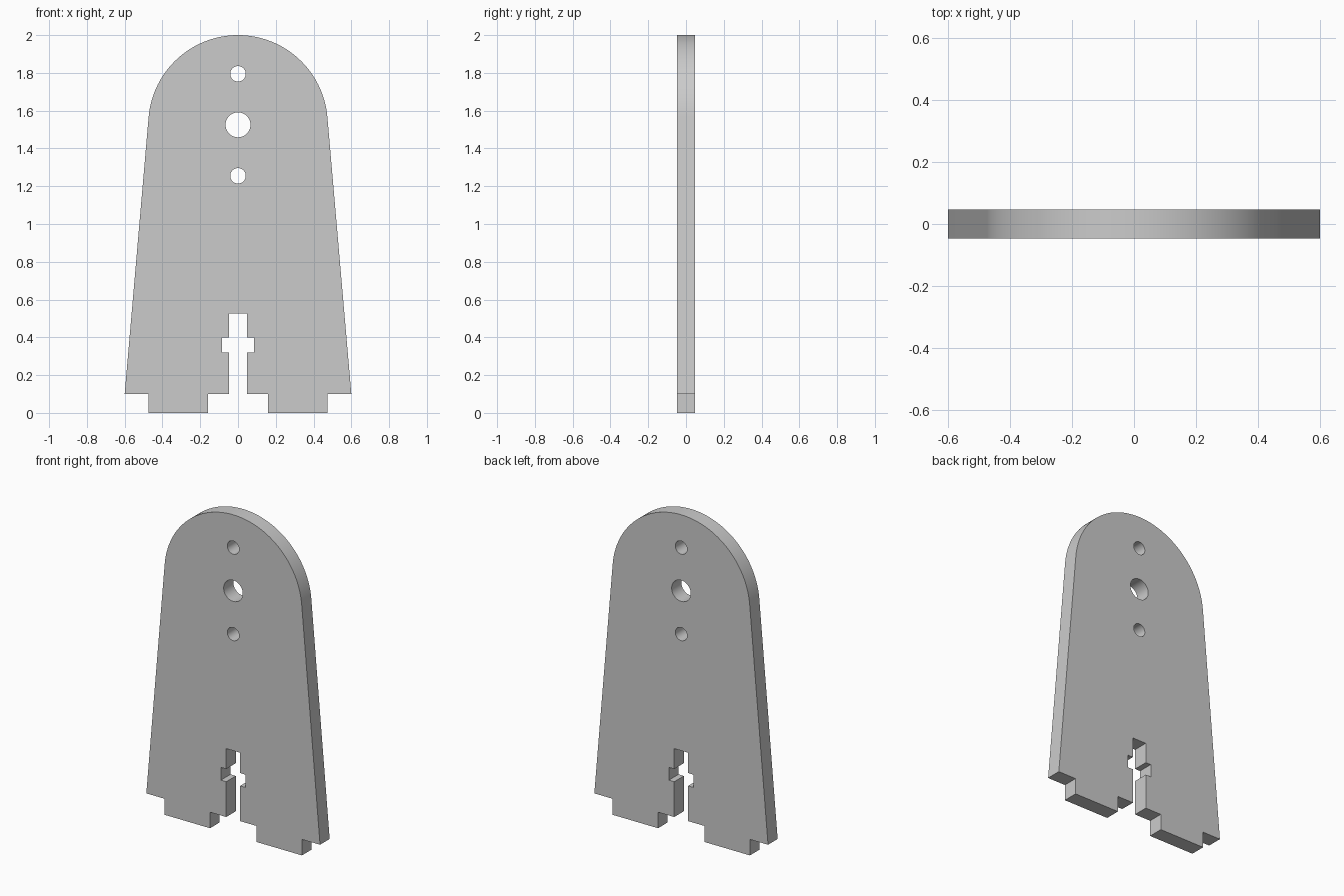
import bpy, bmesh
from math import sin, cos, pi, atan2, acos, hypot, radians
from mathutils import Vector

if "Cube" in bpy.data.objects:
    bpy.data.objects.remove(bpy.data.objects["Cube"])

THICK = 0.095
CZ, R = 1.525, 0.475      # rounded top
BASE = (0.60, 0.10)       # lower outer corner


def arc(cz, r, a0, a1, n):
    return [(r * cos(a0 + (a1 - a0) * i / n), cz + r * sin(a0 + (a1 - a0) * i / n))
            for i in range(n + 1)]


def add_loop(bm, pts):
    vs = [bm.verts.new((x, -THICK / 2, z)) for x, z in pts]
    for a, b in zip(vs, vs[1:] + vs[:1]):
        bm.edges.new((a, b))


# Right half of the lower edge: keyed slot, foot tab, shoulder
half = [(0.048, 0.527), (0.048, 0.40), (0.085, 0.40), (0.085, 0.32), (0.048, 0.32),
        (0.048, 0.10), (0.16, 0.10), (0.16, 0.0), (0.475, 0.0), (0.475, 0.10), BASE]

# Rounded top, tangent to the sloping sides
dx, dz = BASE[0], BASE[1] - CZ
tangent = atan2(dz, dx) + acos(R / hypot(dx, dz))
outline = half + arc(CZ, R, tangent, pi - tangent, 64) + [(-x, z) for x, z in reversed(half)]

bm = bmesh.new()
add_loop(bm, outline)

# Axle hole and two bolt holes
for z, r in ((CZ, 0.066), (CZ + 0.27, 0.041), (CZ - 0.27, 0.041)):
    add_loop(bm, arc(z, r, 0, 2 * pi, 48)[:-1])

# Fill the face and give it thickness
bmesh.ops.triangle_fill(bm, edges=bm.edges[:], use_beauty=True, normal=Vector((0, -1, 0)))
ext = bmesh.ops.extrude_face_region(bm, geom=bm.faces[:], use_keep_orig=True)
bmesh.ops.translate(bm, vec=(0, THICK, 0),
                    verts=[g for g in ext["geom"] if isinstance(g, bmesh.types.BMVert)])
bmesh.ops.recalc_face_normals(bm, faces=bm.faces[:])

mesh = bpy.data.meshes.new("support_plate")
bm.to_mesh(mesh)
bm.free()
plate = bpy.data.objects.new("support_plate", mesh)
bpy.context.collection.objects.link(plate)
bpy.context.view_layer.objects.active = plate
plate.select_set(True)
bpy.ops.object.shade_smooth_by_angle(angle=radians(30))
